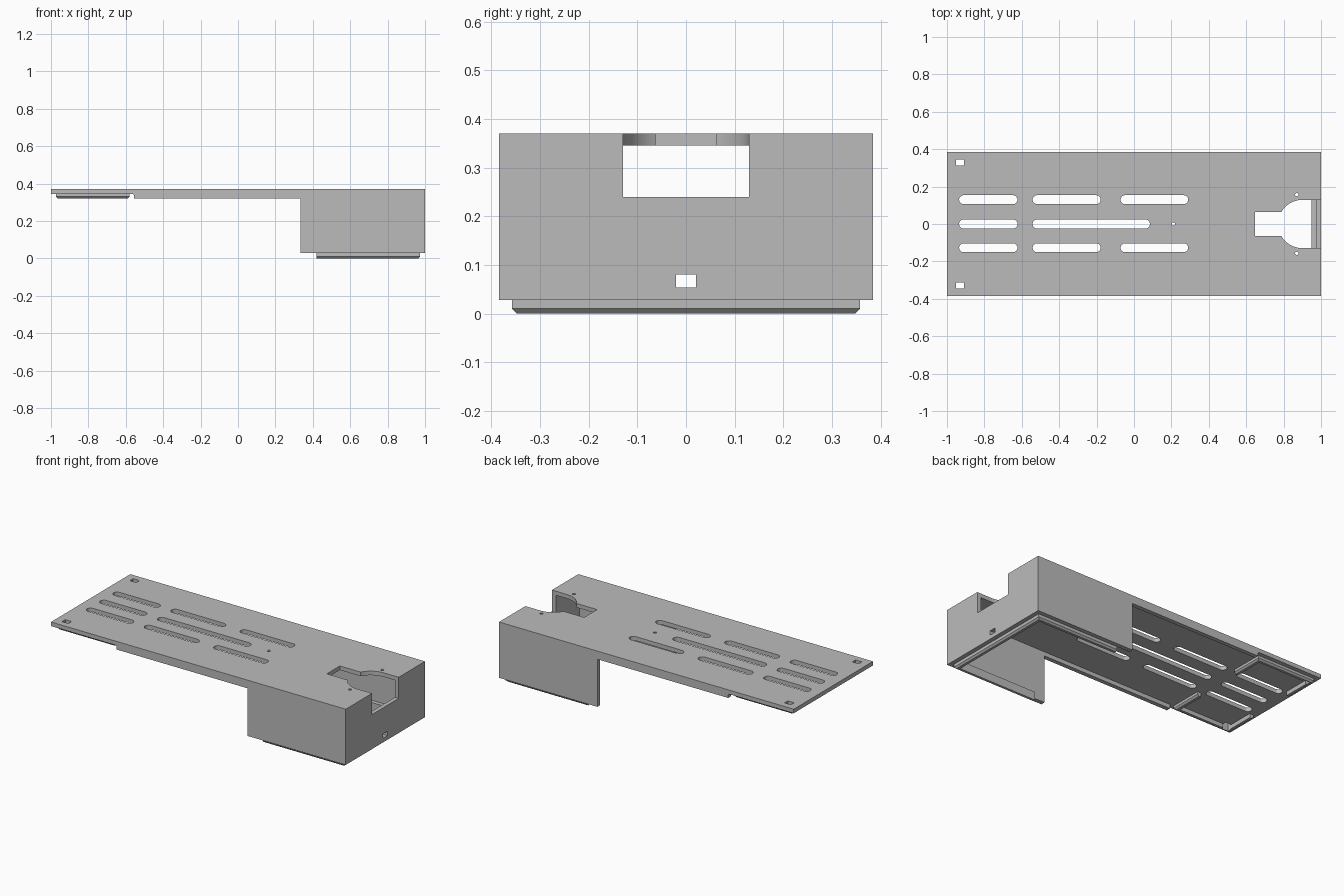
import bpy
import bmesh
from math import sin, cos, pi, radians, asin

cube = bpy.data.objects.get("Cube")
if cube:
    bpy.data.objects.remove(cube, do_unlink=True)

grey = bpy.data.materials.new("plain grey")
grey.use_nodes = True
grey.diffuse_color = (0.5, 0.5, 0.5, 1)
grey.node_tree.nodes["Principled BSDF"].inputs["Base Color"].default_value = (0.5, 0.5, 0.5, 1)

WALL = 0.026            # wall thickness
HALF = 0.384            # half depth
TOP, UNDER = 0.37, 0.345


def finish(name, bm):
    bmesh.ops.recalc_face_normals(bm, faces=bm.faces)
    mesh = bpy.data.meshes.new(name)
    bm.to_mesh(mesh)
    bm.free()
    mesh.materials.append(grey)
    obj = bpy.data.objects.new(name, mesh)
    bpy.context.collection.objects.link(obj)
    return obj


def prism(name, outline, low, high, axis="z"):
    """Extrude a 2D outline along z (outline is x, y) or y (outline is x, z)."""
    bm = bmesh.new()

    def place(a, b, h):
        return (a, b, h) if axis == "z" else (a, h, b)
    face = bm.faces.new([bm.verts.new(place(a, b, low)) for a, b in outline])
    moved = bmesh.ops.extrude_face_region(bm, geom=[face])["geom"]
    step = place(0, 0, high - low)
    bmesh.ops.translate(bm, vec=step, verts=[g for g in moved if isinstance(g, bmesh.types.BMVert)])
    return finish(name, bm)


def block(name, x0, x1, y0, y1, z0, z1):
    return prism(name, [(x0, y0), (x1, y0), (x1, y1), (x0, y1)], z0, z1)


def arc(cx, cy, r, start, end, n):
    return [(cx + r * cos(start + (end - start) * i / n),
             cy + r * sin(start + (end - start) * i / n)) for i in range(n + 1)]


def apply_modifiers(obj):
    bpy.context.view_layer.objects.active = obj
    for mod in list(obj.modifiers):
        bpy.ops.object.modifier_apply(modifier=mod.name)


def cut(obj, cutter, keep=False):
    cutter.hide_render = True
    mod = obj.modifiers.new("cut", "BOOLEAN")
    mod.operation, mod.solver, mod.object = "DIFFERENCE", "EXACT", cutter
    apply_modifiers(obj)
    if not keep:
        bpy.data.objects.remove(cutter, do_unlink=True)


def lip(name, path, low, high, chamfer=0.01):
    """Locating rim along an axis-aligned path; thickness goes to the left of it."""
    def offset(d):
        result = []
        for i, (x, y) in enumerate(path):
            for a, b in zip(path[max(i - 1, 0):i + 1], path[max(i, 1):i + 2]) if 0 < i < len(path) - 1 \
                    else [(path[0], path[1]) if i == 0 else (path[-2], path[-1])]:
                dx, dy = b[0] - a[0], b[1] - a[1]
                size = abs(dx) + abs(dy)
                x, y = x - d * dy / size, y + d * dx / size
            result.append((x, y))
        return result
    outer, mid, inner = path, offset(chamfer), offset(WALL - 0.001)
    bm = bmesh.new()
    rings = []
    for o, m, n in zip(outer, mid, inner):
        rings.append([bm.verts.new(p) for p in
                      ((*o, high), (*n, high), (*n, low), (*m, low), (*o, low + chamfer))])
    for a, b in zip(rings, rings[1:]):
        for i in range(5):
            j = (i + 1) % 5
            bm.faces.new((a[i], a[j], b[j], b[i]))
    bm.faces.new(rings[0])
    bm.faces.new(rings[-1])
    return finish(name, bm)


# Shell: side profile swept across the depth, then hollowed from below
profile = [(-1, TOP), (1, TOP), (1, 0.028), (0.333, 0.028), (0.333, 0.32), (-0.555, 0.32)]
profile += arc(-0.567, 0.333, 0.012, 0, pi / 2, 5) + [(-0.567, UNDER), (-1, UNDER)][1:]
shell = prism("cover_shell", profile, -HALF, HALF, "y")
inside = HALF - WALL
cut(shell, block("cavity", -0.6, 1 - WALL, -inside, inside, -0.1, UNDER))

# Ventilation slots
r = 0.024
for x0, x1, rows in ((-0.935, -0.623, (-0.127, 0, 0.13)), (-0.542, -0.178, (-0.127, 0.13)),
                     (-0.072, 0.29, (-0.127, 0.13)), (-0.542, 0.085, (0,))):
    for y in rows:
        outline = arc(x1 - r, y, r, -pi / 2, pi / 2, 12) + arc(x0 + r, y, r, pi / 2, 3 * pi / 2, 12)
        cut(shell, prism("slot", outline, 0.2, 0.5))

# Small screw holes
for x, y in ((0.21, 0), (0.87, 0.157), (0.87, -0.157)):
    cut(shell, prism("screw_hole", arc(x, y, 0.009, 0, 2 * pi, 16)[:-1], 0.2, 0.5))

# Plug opening through the top, continuing as a notch in the end wall
neck, wide = 0.063, 0.129
bend = asin(neck / wide)
opening = [(0.647, neck), (0.647, -neck)]
opening += arc(0.9, 0, wide, pi + bend, 3 * pi / 2, 14) + [(1.1, -wide), (1.1, wide)]
opening += arc(0.9, 0, wide, pi / 2, pi - bend, 14)
cut(shell, prism("plug_opening", opening, 0.24, 0.5))
cut(shell, block("cable_hole", 0.9, 1.1, -0.021, 0.021, 0.053, 0.08))

# Rim under the deep box end
lip("box_rim", [(0.42, -inside), (1 - WALL, -inside), (1 - WALL, inside), (0.42, inside)], 0, 0.05)

# Mirrored rims under the thin end
end_rim = lip("plate_end_rim", [(-0.58, 0.155), (-0.58, inside), (-0.974, inside), (-0.974, 0.155)],
              0.32, UNDER)
mirror = end_rim.modifiers.new("mirror", "MIRROR")
mirror.use_axis = (False, True, False)
mirror.use_mirror_merge = False
apply_modifiers(end_rim)

# Square latch holes in the thin end corners, through plate and rim
for side in (-1, 1):
    y0, y1 = sorted((side * 0.313, side * 0.345))
    hole = block("latch_hole", -0.953, -0.91, y0, y1, 0.2, 0.5)
    cut(end_rim, hole, keep=True)
    cut(shell, hole)

# Shading: smooth curves, sharp edges
for obj in bpy.data.objects:
    obj.select_set(obj.type == "MESH" and grey.name in obj.data.materials)
bpy.context.view_layer.objects.active = shell
bpy.ops.object.shade_smooth_by_angle(angle=radians(30))
